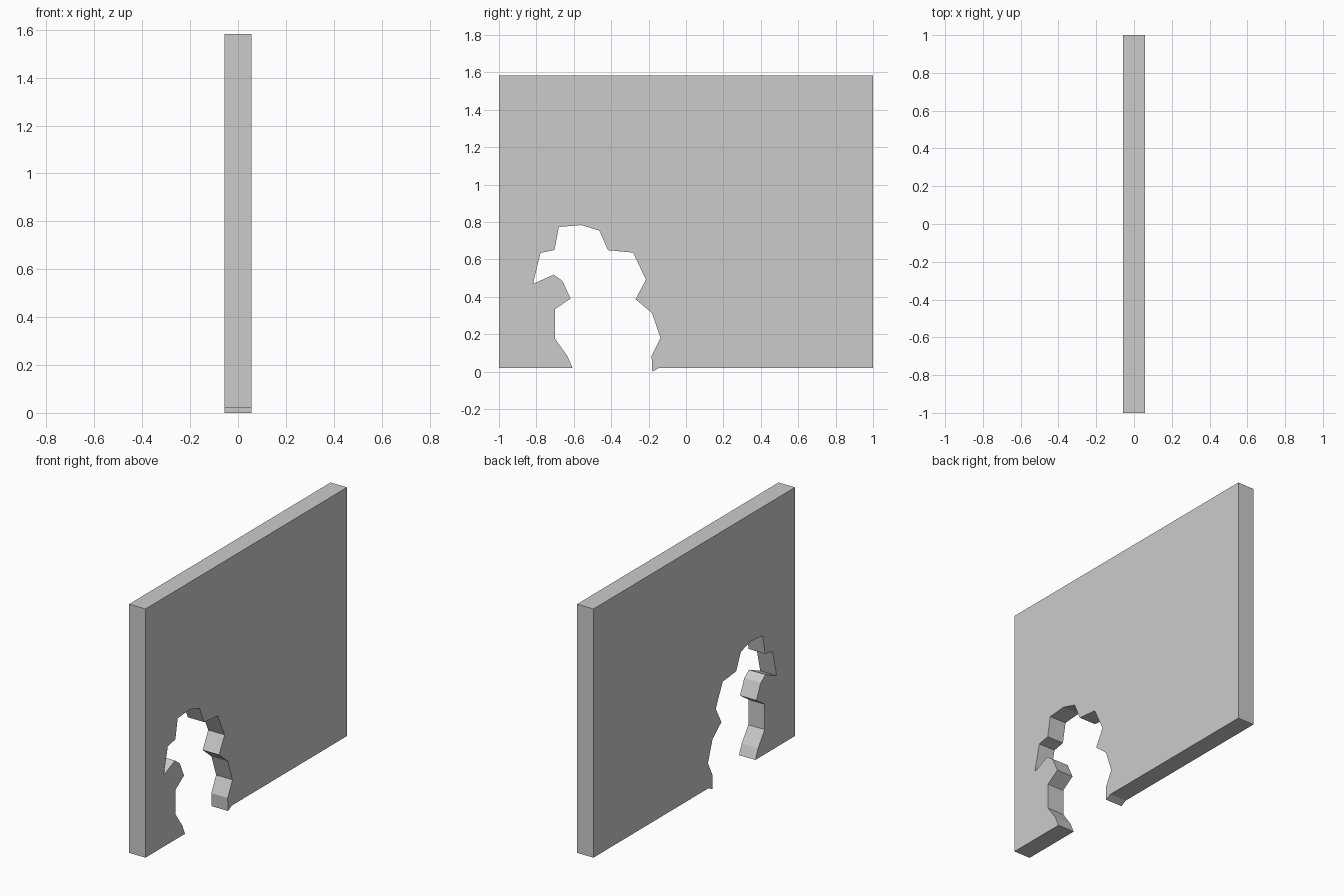
import bpy, bmesh

if "Cube" in bpy.data.objects:
    bpy.data.objects.remove(bpy.data.objects["Cube"])

HALF_T = 0.057            # half wall thickness
BASE, TOP = 0.02, 1.582   # wall bottom and top

# Ragged edge of the broken opening (y, z), left foot round to right foot
hole = [
    (-0.607, BASE), (-0.634, 0.083), (-0.70, 0.175), (-0.70, 0.334),
    (-0.617, 0.39), (-0.66, 0.484), (-0.707, 0.518), (-0.818, 0.469),
    (-0.778, 0.635), (-0.703, 0.65), (-0.68, 0.773), (-0.56, 0.783),
    (-0.463, 0.754), (-0.417, 0.649), (-0.283, 0.636), (-0.214, 0.491),
    (-0.27, 0.387), (-0.182, 0.313), (-0.136, 0.179), (-0.184, 0.083),
    (-0.18, 0.0), (-0.142, BASE),
]
# Outer rectangle joined to the opening as one profile
profile = [(-1, TOP), (-1, BASE)] + hole + [(1, BASE), (1, TOP)]

# Broken wall panel: profile extruded through its thickness
bm = bmesh.new()
face = bm.faces.new([bm.verts.new((-HALF_T, y, z)) for y, z in profile])
ext = bmesh.ops.extrude_face_region(bm, geom=[face], use_keep_orig=True)
moved = [g for g in ext["geom"] if isinstance(g, bmesh.types.BMVert)]
bmesh.ops.translate(bm, verts=moved, vec=(2 * HALF_T, 0, 0))
bmesh.ops.recalc_face_normals(bm, faces=bm.faces[:])
# Split the concave sides cleanly
bmesh.ops.triangulate(bm, faces=[f for f in bm.faces if len(f.verts) > 4])

mesh = bpy.data.meshes.new("broken_wall")
bm.to_mesh(mesh)
bm.free()
wall = bpy.data.objects.new("broken_wall", mesh)
bpy.context.collection.objects.link(wall)
